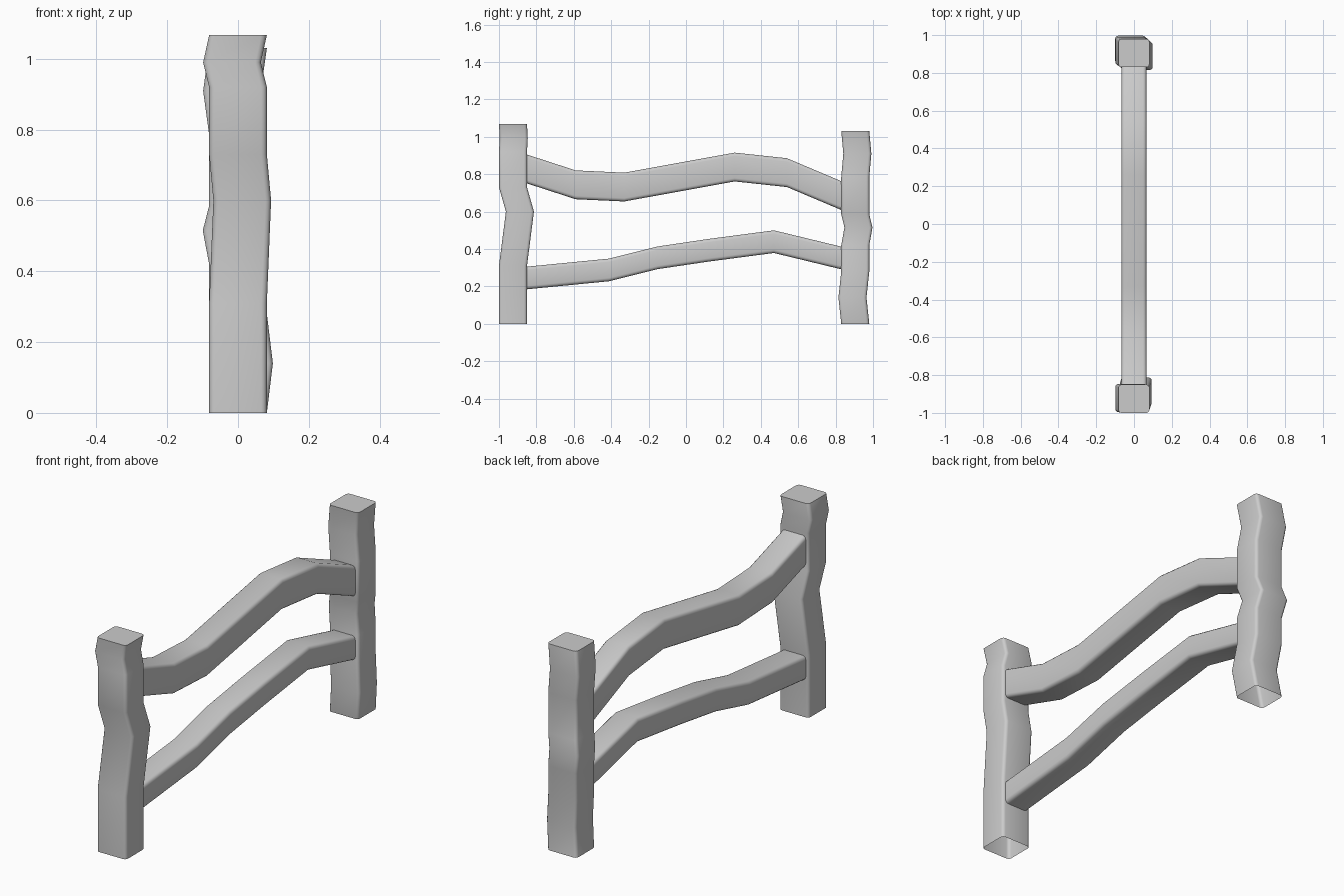
import bpy, bmesh, math

if "Cube" in bpy.data.objects:
    bpy.data.objects.remove(bpy.data.objects["Cube"])


def rounded_rect(w, h, r, n=3):
    """Counter-clockwise rounded rectangle centred on the origin."""
    pts = []
    for k, (sx, sy) in enumerate([(1, 1), (-1, 1), (-1, -1), (1, -1)]):
        for i in range(n + 1):
            a = math.pi / 2 * (k + i / n)
            pts.append((sx * (w / 2 - r) + r * math.cos(a),
                        sy * (h / 2 - r) + r * math.sin(a)))
    return pts


def loft(name, rings, cap_top=False):
    """Skin a list of rings with quads, optionally closing the last ring."""
    bm = bmesh.new()
    loops = [[bm.verts.new(p) for p in ring] for ring in rings]
    for a, b in zip(loops, loops[1:]):
        n = len(a)
        for i in range(n):
            j = (i + 1) % n
            bm.faces.new((a[i], a[j], b[j], b[i]))
    if cap_top:
        bm.faces.new(loops[-1])
    bm.normal_update()
    me = bpy.data.meshes.new(name)
    bm.to_mesh(me)
    bm.free()
    ob = bpy.data.objects.new(name, me)
    bpy.context.collection.objects.link(ob)
    bpy.ops.object.select_all(action='DESELECT')
    ob.select_set(True)
    bpy.context.view_layer.objects.active = ob
    bpy.ops.object.shade_smooth_by_angle(angle=math.radians(40))
    return ob


def post(name, path):
    """Crooked post, open at the ground; path holds (x, y, z) centres."""
    prof = rounded_rect(0.163, 0.15, 0.016)
    loft(name, [[(x + u, y + v, z) for u, v in prof] for x, y, z in path], True)


def rail(name, width, height, path):
    """Wavy rail with upright cross-sections; path holds (y, z) centres."""
    prof = rounded_rect(width, height, 0.018)
    loft(name, [[(-u, y, z + v) for u, v in prof][::-1] for y, z in path][::-1])


# Posts
post("front_post", [(0, -0.925, 0), (0, -0.925, 0.31), (0.012, -0.888, 0.6),
                    (0, -0.925, 0.73), (0, -0.925, 0.92),
                    (-0.017, -0.921, 0.99), (0, -0.925, 1.067)])
post("back_post", [(0, 0.905, 0), (0.017, 0.89, 0.14), (0, 0.905, 0.28),
                   (0, 0.905, 0.42), (-0.018, 0.922, 0.515), (0, 0.905, 0.585),
                   (0, 0.905, 0.785), (-0.017, 0.916, 0.91), (0, 0.905, 1.03)])

# Rails, ends tucked slightly into the posts
rail("upper_rail", 0.132, 0.154, [(-0.87, 0.834), (-0.59, 0.743), (-0.33, 0.731),
                                  (0.26, 0.838), (0.54, 0.808), (0.85, 0.677)])
rail("lower_rail", 0.132, 0.121, [(-0.87, 0.243), (-0.41, 0.288), (-0.15, 0.353),
                                  (0.12, 0.393), (0.47, 0.439), (0.85, 0.347)])

# Point every shell outwards
for ob in bpy.data.objects:
    bm = bmesh.new()
    bm.from_mesh(ob.data)
    bmesh.ops.recalc_face_normals(bm, faces=bm.faces)
    bm.to_mesh(ob.data)
    bm.free()
